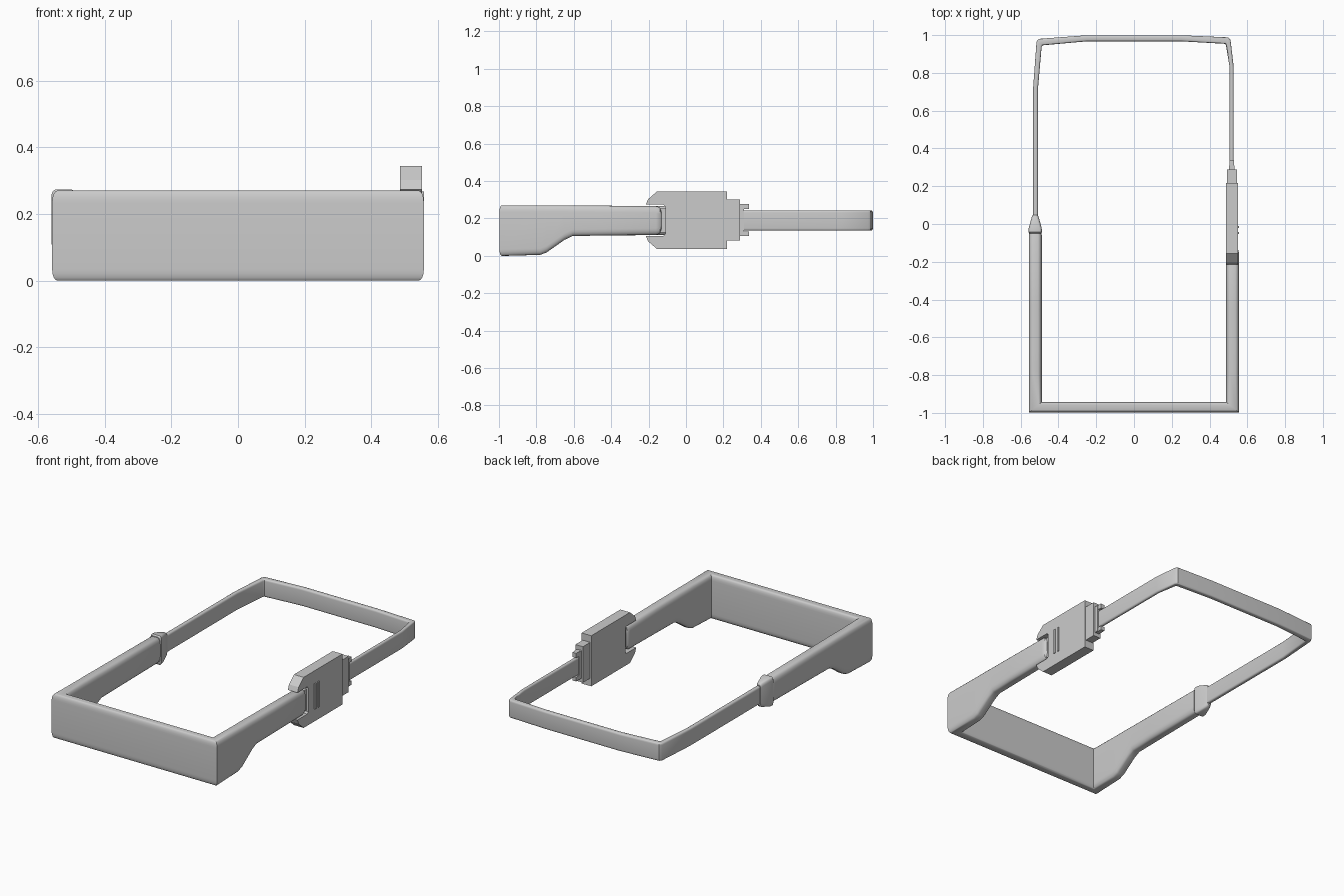
import bpy, bmesh
from math import sin, cos, pi, radians
from mathutils import Vector

if "Cube" in bpy.data.objects:
    bpy.data.objects.remove(bpy.data.objects["Cube"])


def finish(name, bm, smooth=True, angle=35):
    bmesh.ops.recalc_face_normals(bm, faces=bm.faces)
    me = bpy.data.meshes.new(name)
    bm.to_mesh(me)
    bm.free()
    ob = bpy.data.objects.new(name, me)
    bpy.context.collection.objects.link(ob)
    if smooth:
        bpy.ops.object.select_all(action='DESELECT')
        ob.select_set(True)
        bpy.context.view_layer.objects.active = ob
        bpy.ops.object.shade_smooth_by_angle(angle=radians(angle))
    return ob


def loft(name, stations, rx, rz, seg=4):
    """Skin rounded-rectangle rings; station = (outer xy, inner xy, z0, z1)."""
    bm = bmesh.new()
    rings = []
    for (ox, oy), (ix, iy), z0, z1 in stations:
        a, b = Vector((ox, oy)), Vector((ix, iy))
        mid, half = (a + b) / 2, (a - b) / 2
        fx = min(0.9, rx / half.length)
        r = min(rz, (z1 - z0) * 0.4)
        zc, h = (z0 + z1) / 2, (z1 - z0) / 2
        ring = []
        for sx, sz, start in ((1, 1, 0), (-1, 1, 1), (-1, -1, 2), (1, -1, 3)):
            for k in range(seg + 1):
                t = (start + k / seg) * pi / 2
                p = mid + half * (sx * (1 - fx) + fx * cos(t))
                ring.append(bm.verts.new((p.x, p.y, zc + sz * (h - r) + r * sin(t))))
        rings.append(ring)
    n = len(rings[0])
    for r0, r1 in zip(rings, rings[1:]):
        for i in range(n):
            j = (i + 1) % n
            bm.faces.new((r0[i], r0[j], r1[j], r1[i]))
    bm.faces.new(rings[0])
    bm.faces.new(rings[-1])
    return finish(name, bm)


def plate(name, outline, x0, x1):
    """Extrude a y-z outline along x."""
    bm = bmesh.new()
    f = bm.faces.new([bm.verts.new((x0, y, z)) for y, z in outline])
    ext = bmesh.ops.extrude_face_region(bm, geom=[f])
    bmesh.ops.translate(bm, vec=(x1 - x0, 0, 0),
                        verts=[v for v in ext['geom'] if isinstance(v, bmesh.types.BMVert)])
    return finish(name, bm, smooth=False)


def box(name, x0, x1, y0, y1, z0, z1):
    return plate(name, [(y0, z0), (y1, z0), (y1, z1), (y0, z1)], x0, x1)


# Front frame: deep front bar with two arms stepping up underneath
XO, XI = 0.557, 0.488
arm = [(-0.78, 0.005, 0.27), (-0.745, 0.018, 0.27), (-0.65, 0.085, 0.27),
       (-0.605, 0.106, 0.269), (-0.45, 0.108, 0.268)]


def arm_side(s, y_end):
    rows = [((s * XO, y), (s * XI, y), a, b) for y, a, b in arm]
    for dy, inset, dz in ((0.03, 0, 0), (0.01, 0.004, 0.006), (0, 0.014, 0.02)):
        y = y_end - dy
        rows.append(((s * (XO - inset), y), (s * (XI + inset), y), 0.112 + dz, 0.265 - dz))
    return rows


corners = [((s * XO, -0.998), (s * XI, -0.943), 0.0, 0.27) for s in (-1, 1)]
loft("front_frame", arm_side(-1, -0.03)[::-1] + corners + arm_side(1, -0.13), 0.02, 0.035)

# Tapered sleeve joining the left arm to the thin strap
sleeve = [(-0.05, 0.031, 0.108, 0.266), (-0.042, 0.036, 0.096, 0.273),
          (-0.02, 0.034, 0.097, 0.273), (0.035, 0.019, 0.113, 0.260),
          (0.048, 0.014, 0.125, 0.25)]
loft("left_sleeve", [((-0.523 - w, y), (-0.523 + w, y), a, b) for y, w, a, b in sleeve], 0.012, 0.02)

# Thin rear strap
outer = [(-0.534, 0), (-0.534, 0.72), (-0.516, 0.965), (-0.505, 0.98), (-0.25, 0.999),
         (0.25, 0.999), (0.5, 0.988), (0.511, 0.974), (0.528, 0.83), (0.528, 0.27)]
inner = [(-0.508, 0), (-0.508, 0.72), (-0.489, 0.938), (-0.484, 0.946), (-0.25, 0.967),
         (0.25, 0.967), (0.482, 0.954), (0.487, 0.945), (0.506, 0.83), (0.506, 0.27)]
loft("rear_strap", [(o, i, 0.135, 0.243) for o, i in zip(outer, inner)], 0.008, 0.012, 3)

# Clasp body: block with a chamfered, notched end that receives the right arm
ZC = 0.19
upper = [(0.218, 0.154), (-0.155, 0.154), (-0.203, 0.112), (-0.215, 0.083),
         (-0.12, 0.083), (-0.11, 0.073)]
clasp = [(y, ZC + d) for y, d in upper] + [(y, ZC - d) for y, d in reversed(upper)]
plate("clasp_body", clasp, 0.486, 0.551)
box("clasp_tongue", 0.499, 0.540, -0.17, -0.10, 0.125, 0.253)

# Grip ribs on the outer clasp face
for i, y in enumerate((-0.053, -0.021)):
    box(f"clasp_rib_{i + 1}", 0.545, 0.557, y, y + 0.011, 0.111, 0.267)

# Stepped rear end of the clasp with jaws around the strap
box("clasp_collar", 0.493, 0.544, 0.21, 0.288, 0.083, 0.302)
box("clasp_jaw_base", 0.502, 0.533, 0.28, 0.311, 0.108, 0.276)
for name, z0, z1 in (("lower", 0.106, 0.131), ("upper", 0.249, 0.277)):
    box(f"clasp_{name}_jaw", 0.505, 0.530, 0.28, 0.337, z0, z1)
